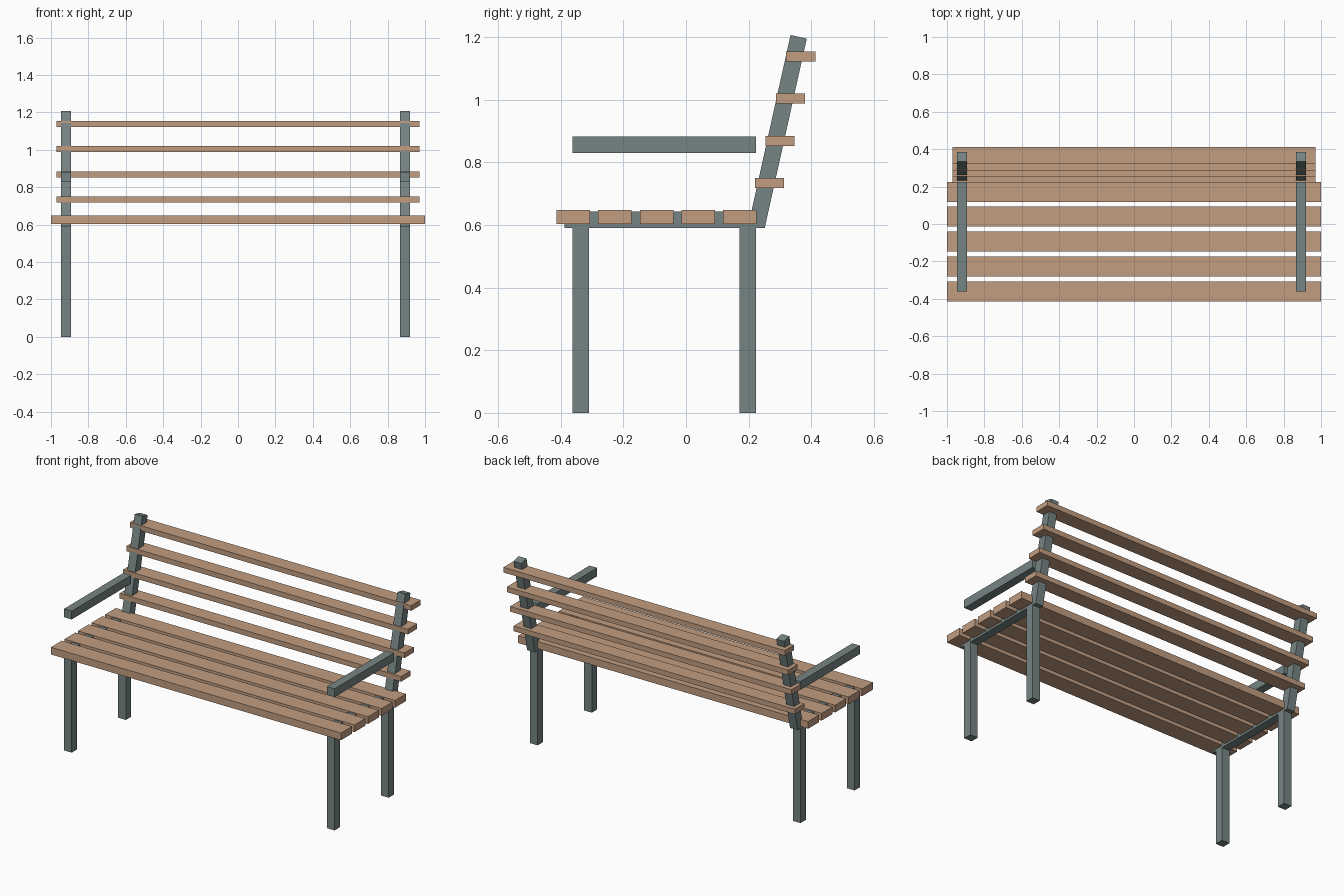
import bpy, bmesh, math
from mathutils import Matrix, Vector

if "Cube" in bpy.data.objects:
    bpy.data.objects.remove(bpy.data.objects["Cube"])


def material(name, rgb):
    m = bpy.data.materials.new(name)
    m.diffuse_color = (*rgb, 1)
    m.use_nodes = True
    m.node_tree.nodes["Principled BSDF"].inputs["Base Color"].default_value = m.diffuse_color
    return m


wood = material("light wood", (0.54, 0.34, 0.22))
metal = material("grey green metal", (0.18, 0.235, 0.23))


def box(name, lo, hi, mat, tilt=0.0):
    """Box between two corners, optionally tilted about x through its centre."""
    lo, hi = Vector(lo), Vector(hi)
    bm = bmesh.new()
    bmesh.ops.create_cube(bm, size=1, matrix=Matrix.Diagonal((*(hi - lo), 1)))
    mesh = bpy.data.meshes.new(name)
    bm.to_mesh(mesh)
    bm.free()
    mesh.materials.append(mat)
    ob = bpy.data.objects.new(name, mesh)
    ob.location = (lo + hi) / 2
    ob.rotation_euler.x = tilt
    bpy.context.collection.objects.link(ob)


T = 0.053  # thickness of the square metal bars

# Two side frames
for side, x in (("left", -0.946), ("right", 0.866)):
    x2 = x + T
    box(side + "_front_leg", (x, -0.362, 0), (x2, -0.309, 0.62), metal)
    box(side + "_back_leg", (x, 0.171, 0), (x2, 0.224, 0.62), metal)
    box(side + "_seat_rail", (x, -0.388, 0.59), (x2, 0.252, 0.643), metal)
    box(side + "_armrest", (x, -0.362, 0.83), (x2, 0.224, 0.882), metal)
    # leaning post that carries the back slats
    cy, cz, half = 0.2925, 0.898, 0.31
    box(side + "_back_post", (x, cy - T / 2, cz - half),
        (x2, cy + T / 2, cz + half), metal, -math.radians(12.5))

# Seat slats
for i in range(5):
    y = -0.414 + 0.1332 * i
    box(f"seat_slat_{i + 1}", (-1, y, 0.603), (1, y + 0.107, 0.648), wood)

# Back slats, stepping up along the posts
for i in range(4):
    y, z = 0.220 + 0.0333 * i, 0.718 + 0.1345 * i
    box(f"back_slat_{i + 1}", (-0.97, y, z), (0.97, y + 0.093, z + 0.032), wood)
